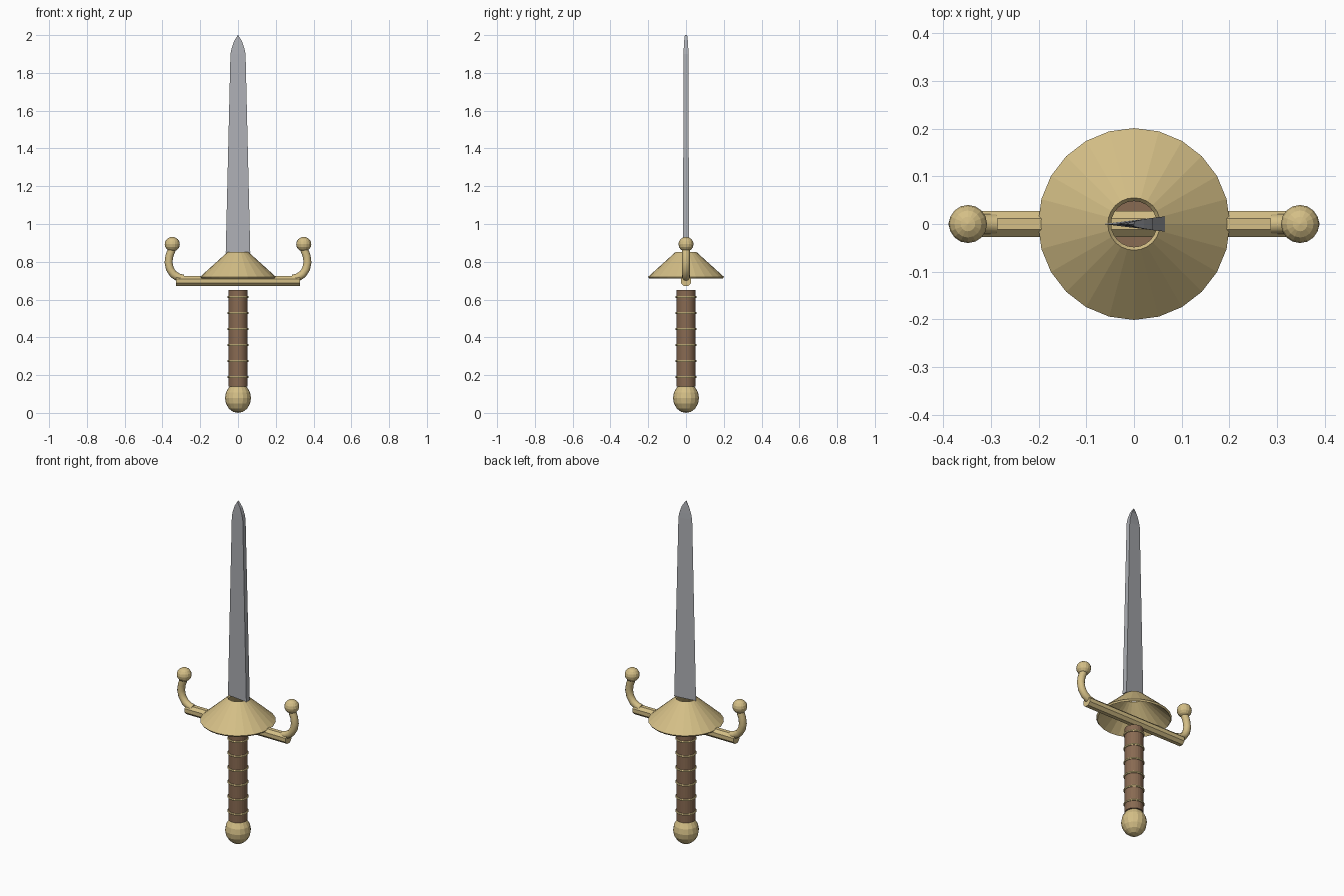
import bpy, bmesh, math
from mathutils import Vector

if "Cube" in bpy.data.objects:
    bpy.data.objects.remove(bpy.data.objects["Cube"])


def material(name, rgb):
    m = bpy.data.materials.new(name)
    m.diffuse_color = (*rgb, 1)
    m.use_nodes = True
    m.node_tree.nodes["Principled BSDF"].inputs["Base Color"].default_value = m.diffuse_color
    return m


BRASS = material("brass", (0.66, 0.52, 0.24))
LEATHER = material("leather_brown", (0.25, 0.145, 0.085))
STEEL = material("steel", (0.42, 0.43, 0.46))


def finish(bm, name, mat):
    bmesh.ops.recalc_face_normals(bm, faces=bm.faces)
    me = bpy.data.meshes.new(name)
    bm.to_mesh(me)
    bm.free()
    ob = bpy.data.objects.new(name, me)
    bpy.context.collection.objects.link(ob)
    me.materials.append(mat)
    return ob


def loft(rings, name, mat, caps=True, closed=False):
    """Skin a list of equally sized point rings."""
    bm = bmesh.new()
    vs = [[bm.verts.new(p) for p in r] for r in rings]
    n = len(rings[0])
    pairs = list(zip(vs, vs[1:])) + ([(vs[-1], vs[0])] if closed else [])
    for a, b in pairs:
        for i in range(n):
            j = (i + 1) % n
            bm.faces.new((a[i], a[j], b[j], b[i]))
    if caps and not closed:
        bm.faces.new(vs[0])
        bm.faces.new(vs[-1])
    return finish(bm, name, mat)


def lathe(profile, n, name, mat, caps=True, closed=False):
    """Revolve (radius, z) points about the z axis."""
    rings = [[(r * math.cos(2 * math.pi * i / n), r * math.sin(2 * math.pi * i / n), z)
              for i in range(n)] for r, z in profile]
    return loft(rings, name, mat, caps, closed)


def ball(name, loc, r, rz, u, v):
    bm = bmesh.new()
    bmesh.ops.create_uvsphere(bm, u_segments=u, v_segments=v, radius=1)
    bmesh.ops.scale(bm, vec=(r, r, rz), verts=bm.verts)
    bmesh.ops.translate(bm, vec=loc, verts=bm.verts)
    return finish(bm, name, BRASS)


# Pommel
ball("pommel", (0, 0, 0.079), 0.069, 0.079, 16, 8)

# Grip with wire bands
lathe([(0.05, 0.14), (0.05, 0.65)], 24, "grip", LEATHER)
for k in range(6):
    z = 0.19 + k * 0.0848
    band = [(0.051 + 0.006 * math.cos(a * math.pi / 3), z + 0.006 * math.sin(a * math.pi / 3))
            for a in range(6)]
    lathe(band, 24, f"grip_band_{k + 1}", BRASS, closed=True)

# Octagonal cross bar
R = 0.0292
bar = [[(x, R * math.cos((i + 0.5) * math.pi / 4), 0.698 + R * math.sin((i + 0.5) * math.pi / 4))
        for i in range(8)] for x in (-0.327, 0.327)]
loft(bar, "cross_bar", BRASS)

# Open conical hand guard with a thin wall
lathe([(0.055, 0.852), (0.201, 0.72), (0.194, 0.711), (0.048, 0.843)], 24,
      "hand_guard", BRASS, closed=True)

# Curled guard arms ending in balls
PATH = [(0.29, 0.711), (0.316, 0.717), (0.343, 0.735), (0.361, 0.763), (0.368, 0.797),
        (0.363, 0.832), (0.348, 0.872)]
for side, label in ((-1, "left"), (1, "right")):
    rings = []
    for i, (x, z) in enumerate(PATH):
        a, b = PATH[max(i - 1, 0)], PATH[min(i + 1, len(PATH) - 1)]
        t = Vector((b[0] - a[0], 0, b[1] - a[1])).normalized()
        out = Vector((t.z, 0, -t.x))
        ring = []
        for k in range(12):
            w = k * math.pi / 6
            p = Vector((x, 0, z)) + 0.021 * (out * math.cos(w) + Vector((0, math.sin(w), 0)))
            ring.append((side * p.x, p.y, p.z))
        rings.append(ring)
    arm = loft(rings, f"guard_arm_{label}", BRASS)
    ball(f"guard_ball_{label}", (side * 0.348, 0, 0.893), 0.04, 0.039, 16, 8)

# Single-edged wedge blade: sharp on the left, flat spine on the right
stations = [(0.065, 0.016, 0.848), (0.04, 0.013, 1.9), (0.034, 0.012, 1.93),
            (0.021, 0.01, 1.968), (0.001, 0.006, 2.0)]
loft([[(-w, 0, z), (w, -t, z), (w, t, z)] for w, t, z in stations], "blade", STEEL)

# Soften only the curved arms
bpy.ops.object.select_all(action='DESELECT')
for label in ("left", "right"):
    ob = bpy.data.objects[f"guard_arm_{label}"]
    ob.select_set(True)
    bpy.context.view_layer.objects.active = ob
bpy.ops.object.shade_smooth_by_angle(angle=math.radians(40))
